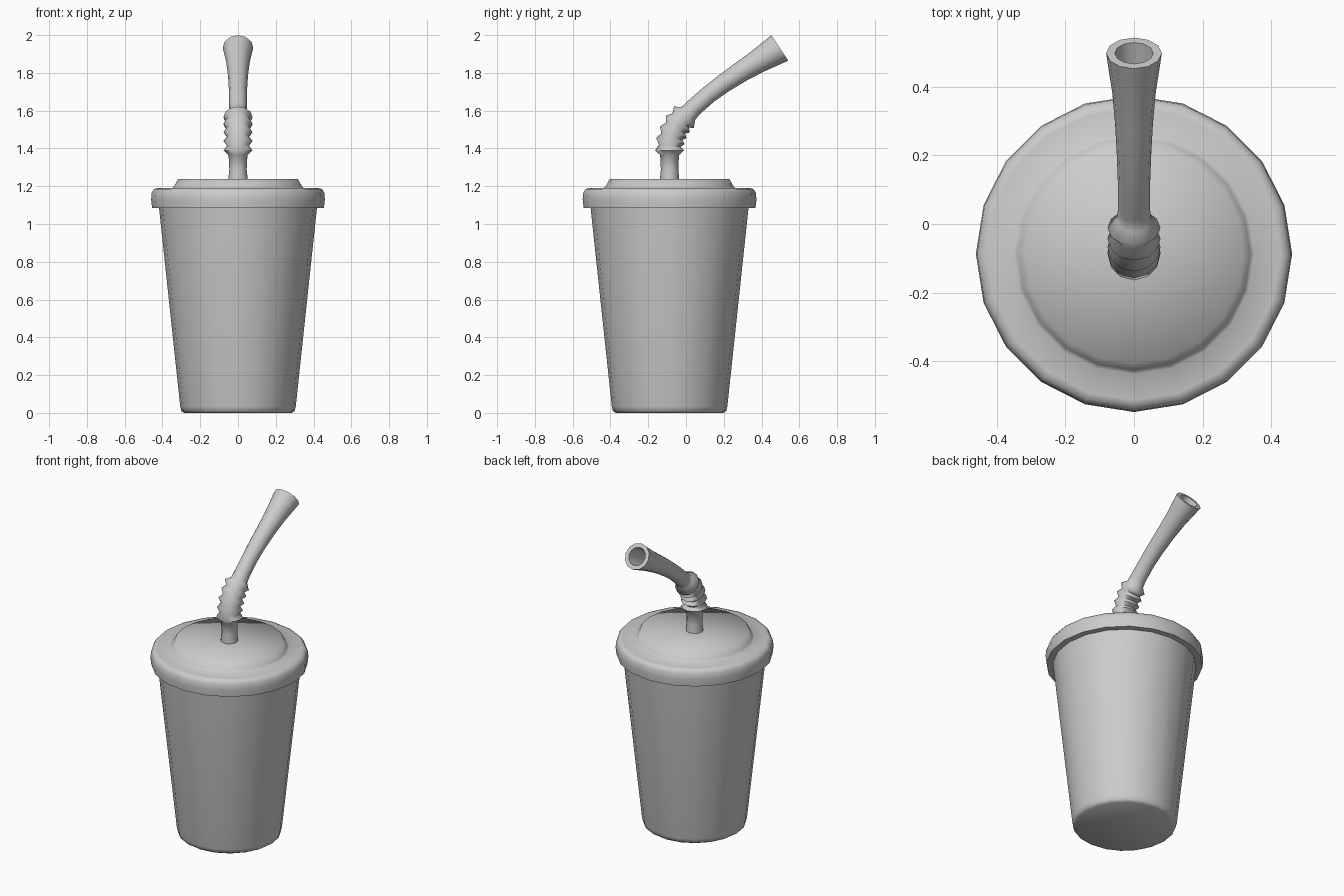
import bpy
import bmesh
from math import sin, cos, pi, radians, atan2
from mathutils import Vector

cube = bpy.data.objects.get("Cube")
if cube:
    bpy.data.objects.remove(cube, do_unlink=True)

AXIS_Y = -0.087   # the cup stands forward so the bent straw is centred overall

grey = bpy.data.materials.new("plain_grey")
grey.use_nodes = True
colour = (0.6, 0.6, 0.6, 1)
grey.diffuse_color = colour
grey.node_tree.nodes["Principled BSDF"].inputs["Base Color"].default_value = colour


def loft(name, rings, sides):
    """Skin rings of (y, z, heading, radius); a zero radius closes to a point."""
    bm = bmesh.new()
    previous = None
    for y, z, heading, radius in rings:
        centre = Vector((0, y, z))
        across = Vector((1, 0, 0))
        down = Vector((0, -sin(heading), cos(heading)))
        count = sides if radius > 0 else 1
        ring = []
        for i in range(count):
            a = 2 * pi * i / sides
            ring.append(bm.verts.new(centre + radius * (across * cos(a) + down * sin(a))))
        if previous:
            for i in range(sides):
                j = (i + 1) % sides
                corners = [previous[i % len(previous)], previous[j % len(previous)],
                           ring[j % count], ring[i % count]]
                bm.faces.new(list(dict.fromkeys(corners)))
        previous = ring
    bmesh.ops.recalc_face_normals(bm, faces=bm.faces)
    mesh = bpy.data.meshes.new(name)
    bm.to_mesh(mesh)
    bm.free()
    mesh.materials.append(grey)
    for face in mesh.polygons:
        face.use_smooth = True
    mesh.set_sharp_from_angle(angle=radians(80))
    obj = bpy.data.objects.new(name, mesh)
    bpy.context.collection.objects.link(obj)
    return obj


def lathe(name, profile, sides=20):
    return loft(name, [(AXIS_Y, z, pi / 2, r) for r, z in profile], sides)


# Tapered cup with a softened foot and a closed top under the lid
lathe("cup", [(0, 0), (0.285, 0), (0.3, 0.01), (0.306, 0.035),
              (0.418, 1.085), (0.424, 1.14), (0, 1.14)])

# Lid with an overhanging rounded rim and a raised disc
lathe("lid", [(0.4, 1.085), (0.455, 1.085), (0.46, 1.13), (0.457, 1.165),
              (0.445, 1.185), (0.425, 1.19), (0.35, 1.188), (0.338, 1.2),
              (0.318, 1.237), (0, 1.237)])

# Straw: straight foot
straw = [(AXIS_Y, 1.15, pi / 2, 0.051), (AXIS_Y, 1.24, pi / 2, 0.051),
         (AXIS_Y, 1.29, pi / 2, 0.046), (AXIS_Y, 1.365, pi / 2, 0.05)]

# Straw: ribbed bend, alternating peaks and valleys along an arc
BEND, TURN, RIBS = 0.24, radians(47), 5
steps = 2 * (RIBS - 1)
for k in range(steps + 1):
    turn = TURN * k / steps
    straw.append((AXIS_Y + BEND * (1 - cos(turn)), 1.39 + BEND * sin(turn),
                  pi / 2 - turn, 0.058 if k % 2 else 0.077))

# Straw: drinking end that flares towards the mouth
tip = [(0.012, 1.585, 0.05), (0.04, 1.615, 0.047), (0.12, 1.685, 0.047),
       (0.2, 1.745, 0.05), (0.29, 1.805, 0.055), (0.38, 1.861, 0.063),
       (0.45, 1.904, 0.074), (0.497, 1.932, 0.081)]
upper = []
for i, (y, z, r) in enumerate(tip):
    y0, z0, _ = tip[max(i - 1, 0)]
    y1, z1, _ = tip[min(i + 1, len(tip) - 1)]
    upper.append((y, z, atan2(z1 - z0, y1 - y0), r))
upper[-1] = upper[-1][:2] + (radians(33.7), 0.081)
straw += upper

# Straw: hollow bore running back down from the mouth
bore = [(y, z, h, r * 0.69) for y, z, h, r in reversed(upper)]
straw += bore
straw.append(bore[-1][:3] + (0,))
loft("straw", straw, 12)
